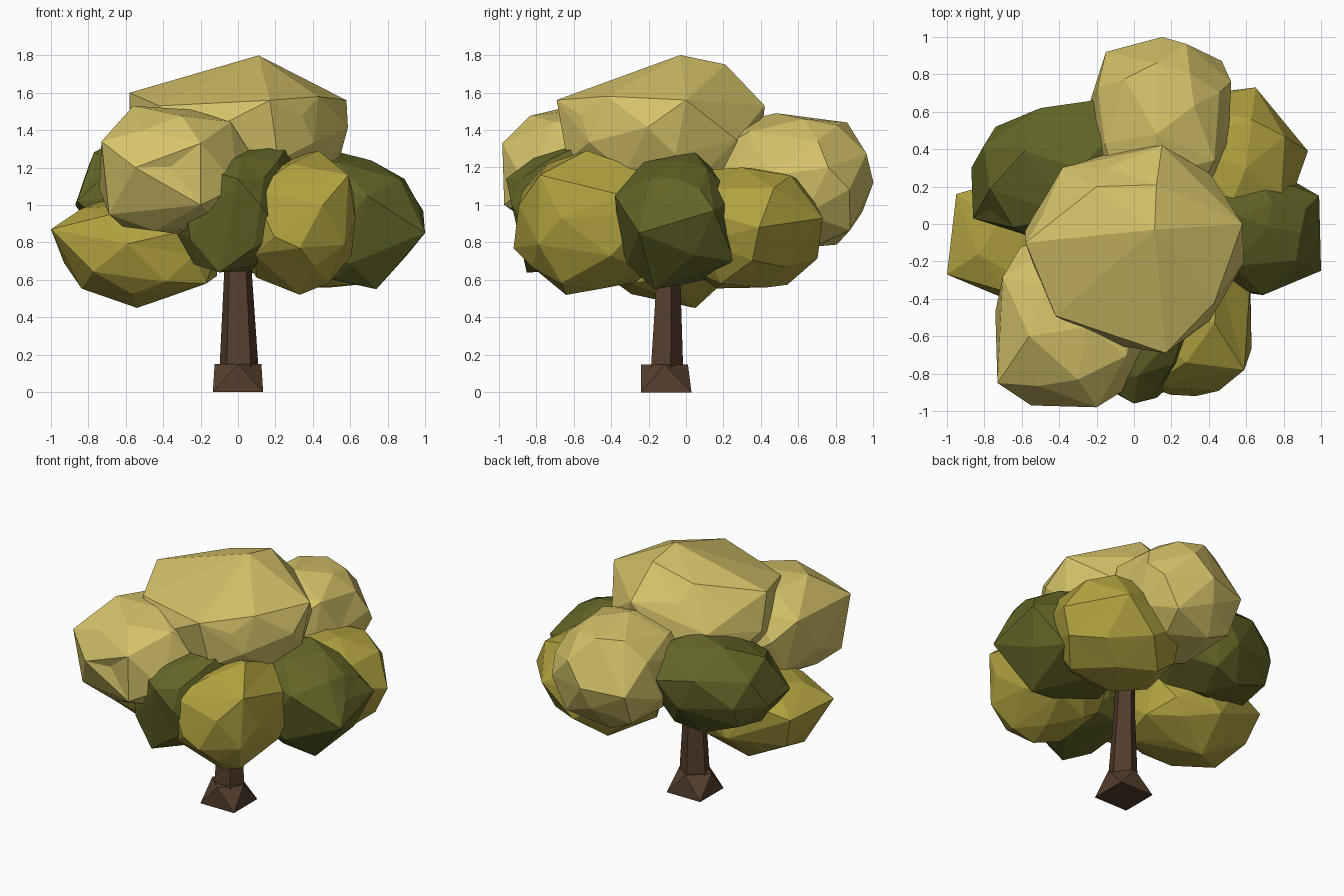
import bpy, bmesh, math, random
from mathutils import Vector

if "Cube" in bpy.data.objects:
    bpy.data.objects.remove(bpy.data.objects["Cube"])

random.seed(5)


def material(name, rgb):
    m = bpy.data.materials.new(name)
    m.diffuse_color = (*rgb, 1)
    m.use_nodes = True
    m.node_tree.nodes["Principled BSDF"].inputs["Base Color"].default_value = m.diffuse_color
    return m


LIGHT = material("light_leaves", (0.66, 0.54, 0.14))
YELLOW = material("yellow_leaves", (0.44, 0.36, 0.05))
DARK = material("dark_leaves", (0.125, 0.13, 0.02))
BARK = material("bark", (0.09, 0.048, 0.026))


def finish(name, bm, mat):
    bmesh.ops.recalc_face_normals(bm, faces=bm.faces)
    me = bpy.data.meshes.new(name)
    bm.to_mesh(me)
    bm.free()
    me.materials.append(mat)
    ob = bpy.data.objects.new(name, me)
    bpy.context.collection.objects.link(ob)
    return ob


def leaf_clump(name, mat, lo, hi, peaks, box=0.7, count=30):
    """Faceted hull of scattered points filling lo..hi plus the given peaks."""
    pts = []
    for i in range(count):
        z = 1 - (2 * i + 1) / count
        r, a = math.sqrt(1 - z * z), i * 2.39996
        n = Vector((r * math.cos(a), r * math.sin(a), z))
        n += Vector([random.uniform(-0.12, 0.12) for _ in range(3)])
        pts.append(Vector([math.copysign(abs(c) ** box, c) for c in n.normalized()]))
    lo, hi = Vector(lo), Vector(hi)
    half = (hi - lo) / 2
    for i in range(3):
        a, b = min(p[i] for p in pts), max(p[i] for p in pts)
        for p in pts:
            p[i] = lo[i] + (p[i] - a) / (b - a) * (hi[i] - lo[i])
    peaks = [Vector(p) for p in peaks]

    def near(p, q):
        return Vector([(p[i] - q[i]) / half[i] for i in range(3)]).length < 0.42

    pts = [p for p in pts if not any(near(p, q) for q in peaks)] + peaks
    bm = bmesh.new()
    verts = [bm.verts.new(p) for p in pts]
    bmesh.ops.convex_hull(bm, input=verts)
    bmesh.ops.delete(bm, geom=[v for v in bm.verts if not v.link_faces], context="VERTS")
    # dent or swell the inner corners a little for an uneven, leafy surface
    outer = {tuple(round(c, 4) for c in q) for q in peaks}
    mid = (lo + hi) / 2
    for v in bm.verts:
        if tuple(round(c, 4) for c in v.co) not in outer:
            v.co = mid + (v.co - mid) * random.uniform(0.93, 1.01)
    return finish(name, bm, mat)


def rings(name, sides, sections, phase, twist=0.0):
    """Closed faceted column: sections are (cx, cy, z, rx, ry)."""
    bm = bmesh.new()
    loops = []
    for k, (cx, cy, z, rx, ry) in enumerate(sections):
        angles = [2 * math.pi * (i + k * twist) / sides + phase for i in range(sides)]
        loops.append([bm.verts.new((cx + rx * math.cos(a), cy + ry * math.sin(a), z))
                      for a in angles])
    for a, b in zip(loops, loops[1:]):
        for i in range(sides):
            j = (i + 1) % sides
            bm.faces.new((a[i], a[j], b[i]))
            bm.faces.new((a[j], b[j], b[i]))
    bm.faces.new(loops[0][::-1])
    bm.faces.new(loops[-1])
    return finish(name, bm, BARK)


# Trunk and square flared root
rings("root_flare", 4, [(0, -0.105, 0, 0.19, 0.19), (0, -0.115, 0.15, 0.125, 0.125)],
      math.pi / 4, twist=0.5)
rings("trunk", 5, [(0.005, -0.11, 0.12, 0.11, 0.095), (0, -0.1, 0.6, 0.08, 0.07),
                   (0, -0.08, 1.05, 0.06, 0.06)], 0.3)

# Light clumps
leaf_clump("crown_top", LIGHT, (-0.58, -0.66, 1.05), (0.59, 0.41, 1.66),
           [(0.11, -0.03, 1.8), (0.58, 0, 1.56), (0.43, -0.42, 1.58), (0.17, -0.69, 1.56),
            (-0.58, -0.1, 1.6), (-0.09, -0.26, 1.67), (-0.2, 0.2, 1.67), (0.15, 0.42, 1.53),
            (-0.42, -0.49, 1.53), (0.12, 0.21, 1.75)], 0.85, 34)
leaf_clump("clump_front_left", LIGHT, (-0.76, -0.98, 0.82), (0.11, -0.05, 1.52),
           [(-0.73, -0.85, 1.34), (-0.2, -0.98, 1.33), (-0.2, -0.97, 1.0), (-0.55, -0.97, 1.2),
            (-0.69, -0.8, 0.95), (-0.56, -0.6, 1.53), (-0.25, -0.55, 1.51)], 0.8)
leaf_clump("clump_back", LIGHT, (-0.24, 0.1, 0.77), (0.53, 0.97, 1.47),
           [(0.15, 1.0, 1.12), (0.12, 0.86, 1.44), (0.12, 0.48, 1.49),
            (-0.15, 0.92, 1.1), (0.52, 0.76, 1.2)])

# Yellow clumps
leaf_clump("clump_left", YELLOW, (-0.96, -0.46, 0.5), (-0.08, 0.28, 1.06),
           [(-1.0, -0.27, 0.87), (-0.95, 0.16, 0.86), (-0.54, 0.05, 0.45),
            (-0.93, -0.05, 0.69), (-0.17, -0.3, 0.58)], 0.85)
leaf_clump("clump_front_right", YELLOW, (-0.02, -0.91, 0.53), (0.63, -0.1, 1.26),
           [(0.43, -0.53, 1.29), (0.33, -0.92, 0.77), (0.33, -0.64, 0.52), (0.62, -0.2, 0.95),
            (0.59, -0.78, 1.16), (0.08, -0.87, 1.08)], 0.8)
leaf_clump("clump_back_right", YELLOW, (-0.02, -0.05, 0.55), (0.88, 0.7, 1.21),
           [(0.93, 0.39, 0.88), (0.65, 0.73, 0.93), (0.77, 0.56, 0.9), (0.68, 0.53, 0.67),
            (0.5, 0.43, 0.56), (0.6, 0.3, 1.2)], 0.8)

# Dark clumps
leaf_clump("clump_right", DARK, (0.12, -0.38, 0.56), (0.96, 0.28, 1.25),
           [(1.0, -0.25, 0.85), (0.99, 0.15, 0.97), (0.74, -0.17, 0.55), (0.55, 0.05, 1.28),
            (0.89, -0.05, 1.14), (0.69, -0.38, 1.05), (0.8, 0.26, 0.7)], 0.8)
leaf_clump("clump_back_left", DARK, (-0.85, -0.1, 0.72), (0.0, 0.64, 1.4),
           [(-0.86, 0.03, 1.02), (-0.87, 0.3, 1.0), (-0.74, 0.52, 1.02),
            (-0.22, 0.66, 1.15), (-0.5, 0.62, 1.2), (-0.1, 0.48, 1.3)], 0.85)
leaf_clump("clump_front", DARK, (-0.34, -0.92, 0.64), (0.3, -0.2, 1.31),
           [(0.28, -0.52, 1.34), (0.0, -0.96, 1.14), (-0.1, -0.85, 0.64), (0.12, -0.93, 1.0)])
